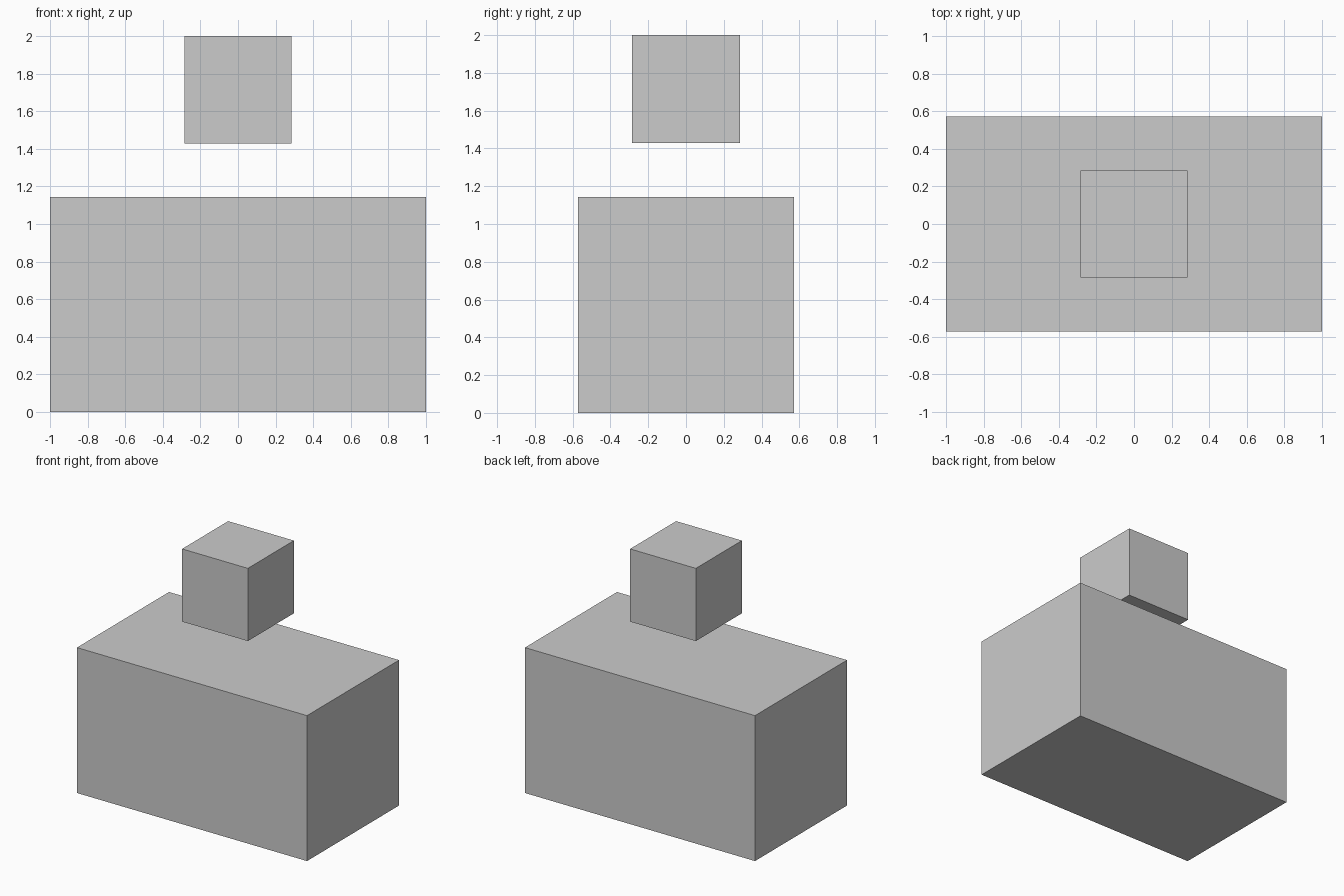
import bpy

if "Cube" in bpy.data.objects:
    bpy.data.objects.remove(bpy.data.objects["Cube"])

U = 2 / 7  # grid module of the model


def box(name, size, bottom):
    """Centred box, sizes in modules, resting at height bottom."""
    bpy.ops.mesh.primitive_cube_add(size=1, location=(0, 0, (bottom + size[2] / 2) * U))
    ob = bpy.context.object
    ob.name = name
    ob.scale = [s * U for s in size]
    bpy.ops.object.transform_apply(location=False, rotation=False, scale=True)
    return ob


# Large lower block
box("base_block", (7, 4, 4), 0)
# Small cube floating above it
box("floating_cube", (2, 2, 2), 5)
